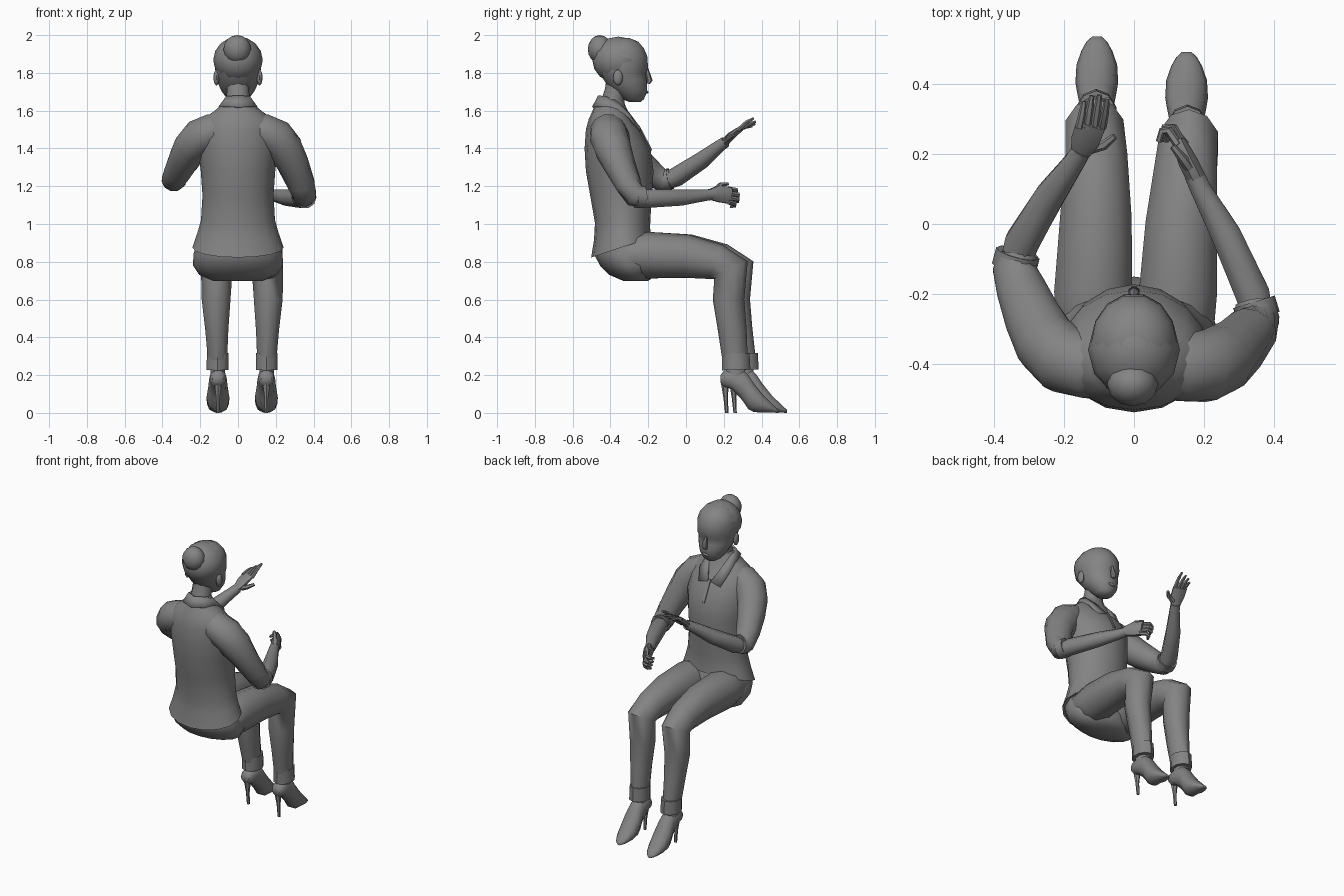
import bpy, bmesh, math
from mathutils import Vector as V

GREY = bpy.data.materials.new("dark_grey")
GREY.diffuse_color = (.23, .23, .23, 1)


def finish(name, bm, angle=50):
    bmesh.ops.recalc_face_normals(bm, faces=bm.faces)
    me = bpy.data.meshes.new(name)
    bm.to_mesh(me)
    bm.free()
    me.materials.append(GREY)
    ob = bpy.data.objects.new(name, me)
    bpy.context.collection.objects.link(ob)
    bpy.ops.object.select_all(action='DESELECT')
    ob.select_set(True)
    bpy.context.view_layer.objects.active = ob
    bpy.ops.object.shade_smooth_by_angle(angle=math.radians(angle))
    return ob


def loft(name, rings, angle=50):
    bm = bmesh.new()
    vs = [[bm.verts.new(p) for p in r] for r in rings]
    n = len(vs[0])
    for a, b in zip(vs, vs[1:]):
        for i in range(n):
            bm.faces.new((a[i], a[(i + 1) % n], b[(i + 1) % n], b[i]))
    bm.faces.new(vs[0])
    bm.faces.new(vs[-1])
    return finish(name, bm, angle)


def ring(c, u, w, n, off=0.0):
    return [c + u * math.cos(2 * math.pi * (i + off) / n) + w * math.sin(2 * math.pi * (i + off) / n)
            for i in range(n)]


def tube(name, pts, n=8, ref=(0, 0, 1), angle=50):
    """Limb along points (x, y, z, radius along ref, radius across)."""
    c = [V(p[:3]) for p in pts]
    rings = []
    for i, p in enumerate(pts):
        a = (c[i] - c[i - 1]).normalized() if i else V((0, 0, 0))
        b = (c[i + 1] - c[i]).normalized() if i < len(c) - 1 else V((0, 0, 0))
        t = (a + b).normalized()
        s = V(ref) - t * t.dot(V(ref))
        s.normalize()
        rings.append(ring(c[i], s * p[3], s.cross(t) * p[-1], n, 0.5))
    return loft(name, rings, angle)


def stack(name, rows, n=16, angle=50):
    """Horizontal sections (z, y back, y front, half width, tilt)."""
    rings = []
    for z, yb, yf, hw, *tilt in rows:
        k = tilt[0] if tilt else 0
        h = (yf - yb) / 2
        rings.append(ring(V((0, (yb + yf) / 2, z)), V((hw, 0, 0)), V((0, h, h * k)), n))
    return loft(name, rings, angle)


def ball(name, c, r, seg=12, rows=8):
    bm = bmesh.new()
    bmesh.ops.create_uvsphere(bm, u_segments=seg, v_segments=rows, radius=1)
    for v in bm.verts:
        v.co = V(c) + V((v.co.x * r[0], v.co.y * r[1], v.co.z * r[2]))
    return finish(name, bm, 60)


# Shirt body and hips
stack("shirt", [(.875, -.502, -.185, .242, .33), (.95, -.487, -.19, .216, .22), (1.02, -.482, -.188, .196, .1),
                (1.15, -.507, -.18, .188), (1.28, -.53, -.172, .197), (1.40, -.537, -.188, .212),
                (1.50, -.53, -.24, .205), (1.555, -.515, -.285, .185), (1.595, -.497, -.305, .13),
                (1.625, -.485, -.32, .092), (1.67, -.462, -.335, .068)])
stack("hips", [(.698, -.33, -.20, .13), (.73, -.405, -.16, .205), (.78, -.455, -.15, .238),
               (.84, -.487, -.165, .236), (.93, -.47, -.195, .21)])

# Neck, head, face and hair
tube("neck", [(0, -.40, 1.60, .068, .065), (0, -.375, 1.70, .062, .056), (0, -.36, 1.77, .062, .06)], 10, (1, 0, 0))
stack("head", [(1.645, -.30, -.24, .03), (1.66, -.335, -.222, .055), (1.70, -.38, -.204, .085),
               (1.735, -.42, -.203, .102), (1.765, -.44, -.206, .11), (1.80, -.465, -.212, .118),
               (1.825, -.475, -.197, .122), (1.89, -.475, -.202, .122), (1.93, -.455, -.22, .11),
               (1.965, -.42, -.25, .08), (1.985, -.37, -.30, .04)], 14, 60)
ball("hair", (0, -.358, 1.868), (.131, .138, .124))
ball("hair_bun", (-.004, -.456, 1.925), (.073, .064, .075))
tube("nose", [(0, -.208, 1.82, .010, .010), (0, -.193, 1.76, .018, .016), (0, -.20, 1.742, .016, .008)], 6, (1, 0, 0))
ball("lips", (0, -.208, 1.698), (.026, .009, .009), 8, 6)
for s, side in ((1, "right"), (-1, "left")):
    ball(side + "_ear", (s * .114, -.36, 1.775), (.016, .026, .042), 8, 6)

# Folded collar, half modelled and mirrored
inner = [(0, -.466, 1.68), (.062, -.43, 1.678), (.072, -.37, 1.655), (.048, -.30, 1.59), (.012, -.24, 1.51)]
outer = [(0, -.497, 1.62), (.078, -.468, 1.625), (.104, -.39, 1.62), (.105, -.295, 1.565), (.08, -.243, 1.49)]
bm = bmesh.new()
a = [bm.verts.new(p) for p in inner]
b = [bm.verts.new(p) for p in outer]
for i in range(4):
    bm.faces.new((a[i], a[i + 1], b[i + 1], b[i]))
collar = finish("collar", bm, 30)
collar.modifiers.new("mirror", 'MIRROR').use_clip = True
collar.modifiers.new("thickness", 'SOLIDIFY').thickness = .01
tube("placket", [(0, -.25, 1.52, .012, .006), (0, -.182, 1.39, .012, .006)], 4, (1, 0, 0), 30)

# Legs: right pose, left mirrored with knee and foot slightly forward
thigh = [(.115, -.37, .83, .085, .07), (.12, -.31, .833, .112, .108), (.125, -.2, .835, .117, .123),
         (.135, 0, .83, .107, .115), (.148, .16, .80, .093, .097), (.157, .238, .755, .087, .1),
         (.16, .225, .60, .08, .083), (.156, .245, .44, .064, .076), (.152, .262, .26, .052, .066)]
cuff = [(.152, .263, .315, .06, .073), (.152, .266, .228, .061, .075)]
heel = [(.15, .205, .17, .024, .022), (.15, .21, .08, .011, .012), (.15, .216, 0, .009, .009)]
ankle = [(.152, .265, .30, .04, .05), (.152, .262, .2, .042, .055)]
# shoe slices: y, top z, bottom z, half width
shoe = [(.182, .20, .16, .028), (.20, .225, .135, .042), (.24, .235, .125, .047), (.30, .235, .06, .05),
        (.33, .205, .015, .056), (.36, .16, 0, .061), (.41, .095, 0, .058), (.45, .055, 0, .044),
        (.475, .03, 0, .03), (.49, .018, 0, .014)]
for s, side in ((1, "right"), (-1, "left")):
    def pose(p):
        k = 0 if s > 0 else .044 * min(1, max(0, (p[1] + .3) / .5))
        return (s * (p[0] - k), p[1] + k * (.7 if p[2] > .4 else 1)) + tuple(p[2:])
    tube(side + "_leg", [pose(p) for p in thigh], 10, (1, 0, 0), 40)
    tube(side + "_trouser_cuff", [pose(p) for p in cuff], 10, (1, 0, 0), 40)
    tube(side + "_ankle", [pose(p) for p in ankle], 8, (1, 0, 0))
    tube(side + "_heel", [pose(p) for p in heel], 6, (1, 0, 0))
    slices = []
    for y, zt, zb, hw in shoe:
        x, y2, z = pose((.15, y, (zt + zb) / 2))
        slices.append(ring(V((x, y2, z)), V((hw, 0, 0)), V((0, 0, (zt - zb) / 2)), 10))
    loft(side + "_shoe", slices)

# Sleeves blend into the shoulders and end in a rolled cuff
sleeves = {
    "right": [(.03, -.40, 1.525, .07, .07), (.13, -.41, 1.495, .093, .098), (.20, -.405, 1.46, .10, .105),
              (.25, -.385, 1.395, .098, .10), (.29, -.355, 1.32, .083, .088), (.335, -.305, 1.21, .07, .076),
              (.352, -.27, 1.15, .064, .064), (.345, -.225, 1.14, .056, .058)],
    "left": [(-.03, -.40, 1.525, .07, .07), (-.13, -.405, 1.495, .093, .095), (-.20, -.385, 1.46, .10, .10),
             (-.25, -.34, 1.405, .093, .093), (-.285, -.275, 1.345, .083, .084), (-.32, -.19, 1.275, .07, .073),
             (-.34, -.13, 1.235, .062, .064), (-.333, -.085, 1.235, .055, .06)]}
cuffs = {"right": [(.356, -.268, 1.142, .06, .062), (.342, -.222, 1.142, .06, .062)],
         "left": [(-.343, -.128, 1.228, .058, .064), (-.331, -.083, 1.24, .058, .064)]}
forearms = {
    "right": [(.355, -.27, 1.13, .047), (.338, -.2, 1.135, .053), (.262, -.03, 1.14, .046),
              (.19, .10, 1.152, .032), (.172, .14, 1.157, .031)],
    "left": [(-.34, -.12, 1.22, .047), (-.318, -.05, 1.25, .053), (-.24, .08, 1.335, .046),
             (-.168, .18, 1.415, .032), (-.15, .21, 1.435, .03)]}
for side in ("right", "left"):
    tube(side + "_sleeve", sleeves[side], 12)
    tube(side + "_sleeve_cuff", cuffs[side], 10, angle=40)
    tube(side + "_forearm", forearms[side], 8)

# Hands: right relaxed with curled fingers, left open and raised
tube("right_palm", [(.178, .13, 1.157, .031, .03), (.155, .175, 1.16, .048, .03), (.128, .235, 1.15, .047, .022)], 8)
tube("left_palm", [(-.152, .205, 1.433, .022, .03), (-.138, .24, 1.468, .019, .044),
                   (-.122, .285, 1.502, .013, .046)], 8)
for i in range(4):
    z, reach, out = 1.187 - i * .024, (0, .01, .008, -.008)[i], i * .007
    tube("right_finger_%d" % (i + 1), [(.125 + out, .225, z, .013), (.10 + out, .265 + reach, z - .008, .013),
                                       (.08 + out, .265 + reach, z - .018, .011), (.07 + out, .235, z - .024, .008)], 6)
    x, lift = -.09 - i * .022, (.03, .012, 0, -.012)[i]
    tube("left_finger_%d" % (i + 1), [(x, .275, 1.497, .012), (x + .008, .32 + reach, 1.52 + lift * .6, .011),
                                      (x + .014, .358 + reach, 1.53 + lift, .007)], 6)
tube("right_thumb", [(.165, .15, 1.175, .016), (.14, .185, 1.208, .014), (.11, .222, 1.212, .009)], 6)
tube("left_thumb", [(-.125, .215, 1.44, .016), (-.085, .225, 1.455, .014), (-.055, .25, 1.47, .009)], 6)
